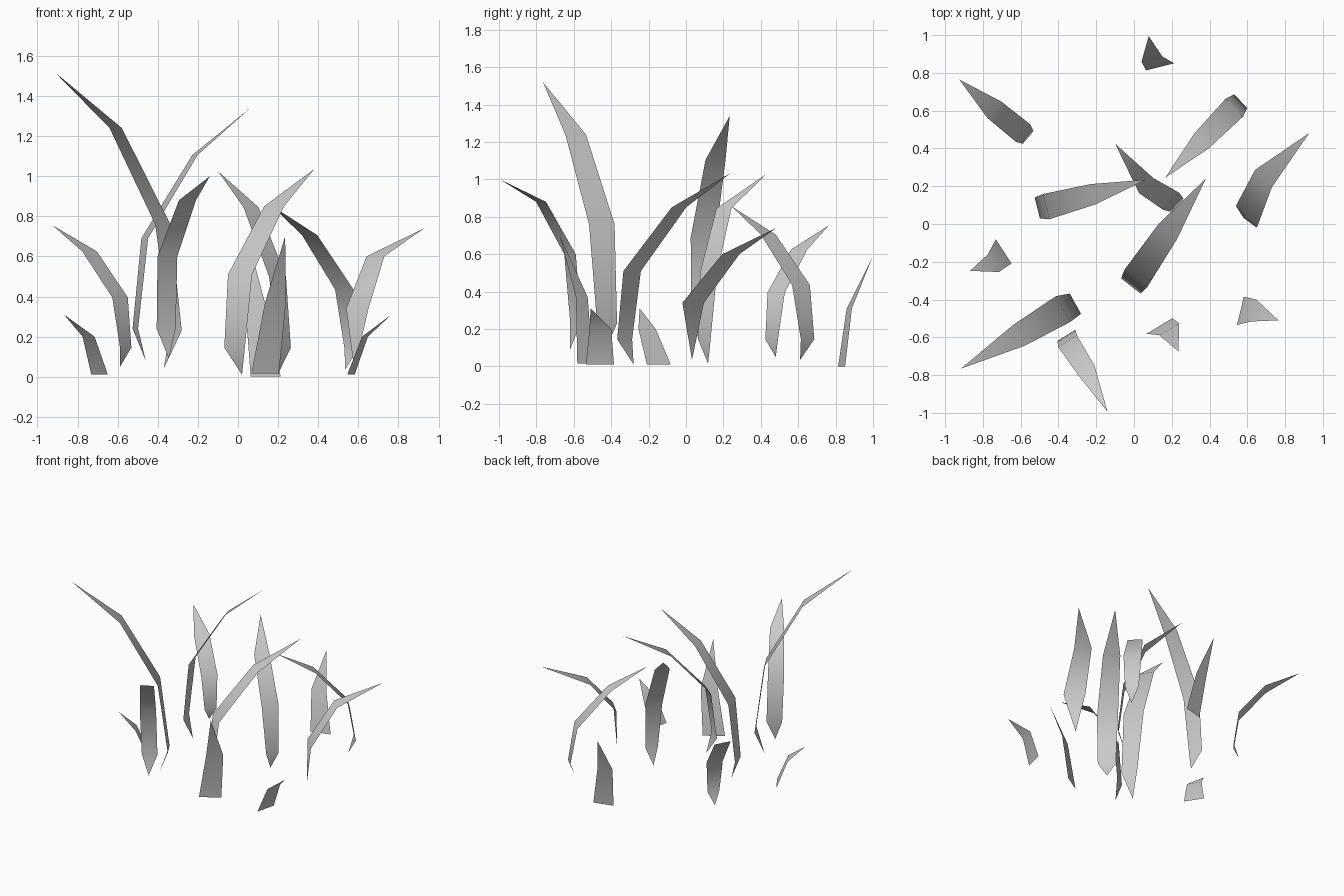
import bpy
from math import cos, sin, radians


def blade(name, angle, *stations):
    """Flat ribbon through stations (x, y, z, half_width); zero width is a point.
    angle = horizontal direction of the ribbon's width."""
    c, s = cos(radians(angle)), sin(radians(angle))
    verts, rows, faces = [], [], []
    for x, y, z, h in stations:
        row = []
        for side in ((-1, 1) if h else (0,)):
            row.append(len(verts))
            verts.append((x + side * h * c, y + side * h * s, z))
        rows.append(row)
    for a, b in zip(rows, rows[1:]):
        faces.append(a + b[::-1])
    mesh = bpy.data.meshes.new(name)
    mesh.from_pydata(verts, [], faces)
    mesh.polygons.foreach_set("use_smooth", [True] * len(faces))
    obj = bpy.data.objects.new(name, mesh)
    bpy.context.collection.objects.link(obj)


# Long bent blades: pointed root, widening stem, pointed tip
blade("tall_blade_1", -61, (-.37, -.455, .04, 0), (-.31, -.422, .23, .061),
      (-.375, -.45, .76, .078), (-.61, -.59, 1.24, .063), (-.915, -.765, 1.52, 0))
blade("tall_blade_2", -76, (-.46, .095, .08, 0), (-.512, .085, .24, .057),
      (-.465, .092, .69, .069), (-.215, .158, 1.105, .055), (.062, .234, 1.34, 0))
blade("tall_blade_3", -38, (.02, -.28, .01, 0), (-.017, -.328, .145, .065),
      (.01, -.288, .51, .076), (.18, -.038, .85, .063), (.38, .24, 1.035, 0))
blade("tall_blade_4", 47, (.2, .118, .015, 0), (.232, .098, .145, .046),
      (.197, .12, .5, .062), (.065, .203, .845, .055), (-.1, .425, 1.025, 0))
blade("tall_blade_5", 32, (-.345, -.62, .09, 0), (-.358, -.59, .24, .056),
      (-.352, -.62, .6, .058), (-.252, -.775, .88, .05), (-.14, -.995, 1.0, 0))
blade("tall_blade_6", -46, (.535, .61, .035, 0), (.565, .65, .145, .05),
      (.53, .615, .435, .066), (.358, .44, .705, .055), (.165, .245, .855, 0))
blade("tall_blade_7", 50, (-.588, .48, .05, 0), (-.56, .458, .145, .044),
      (-.588, .482, .395, .06), (-.74, .605, .625, .057), (-.925, .765, .755, 0))
blade("tall_blade_8", -46, (.58, .032, .035, 0), (.595, .038, .34, .08),
      (.685, .24, .6, .064), (.928, .482, .74, 0))

# Short blades: flat root on the ground, one bend, pointed tip
blade("short_blade_1", -57, (-.69, -.145, .01, .076), (-.745, -.208, .2, .055),
      (-.868, -.248, .31, 0))
blade("short_blade_2", 31, (.135, -.54, .015, .08), (.187, -.557, .37, .061),
      (.235, -.675, .7, 0))
blade("short_blade_3", 14, (.138, .832, 0, .077), (.095, .873, .31, .057),
      (.078, .995, .58, 0))
blade("short_blade_4", 76, (.563, -.46, .01, .077), (.633, -.458, .2, .06),
      (.765, -.51, .31, 0))
